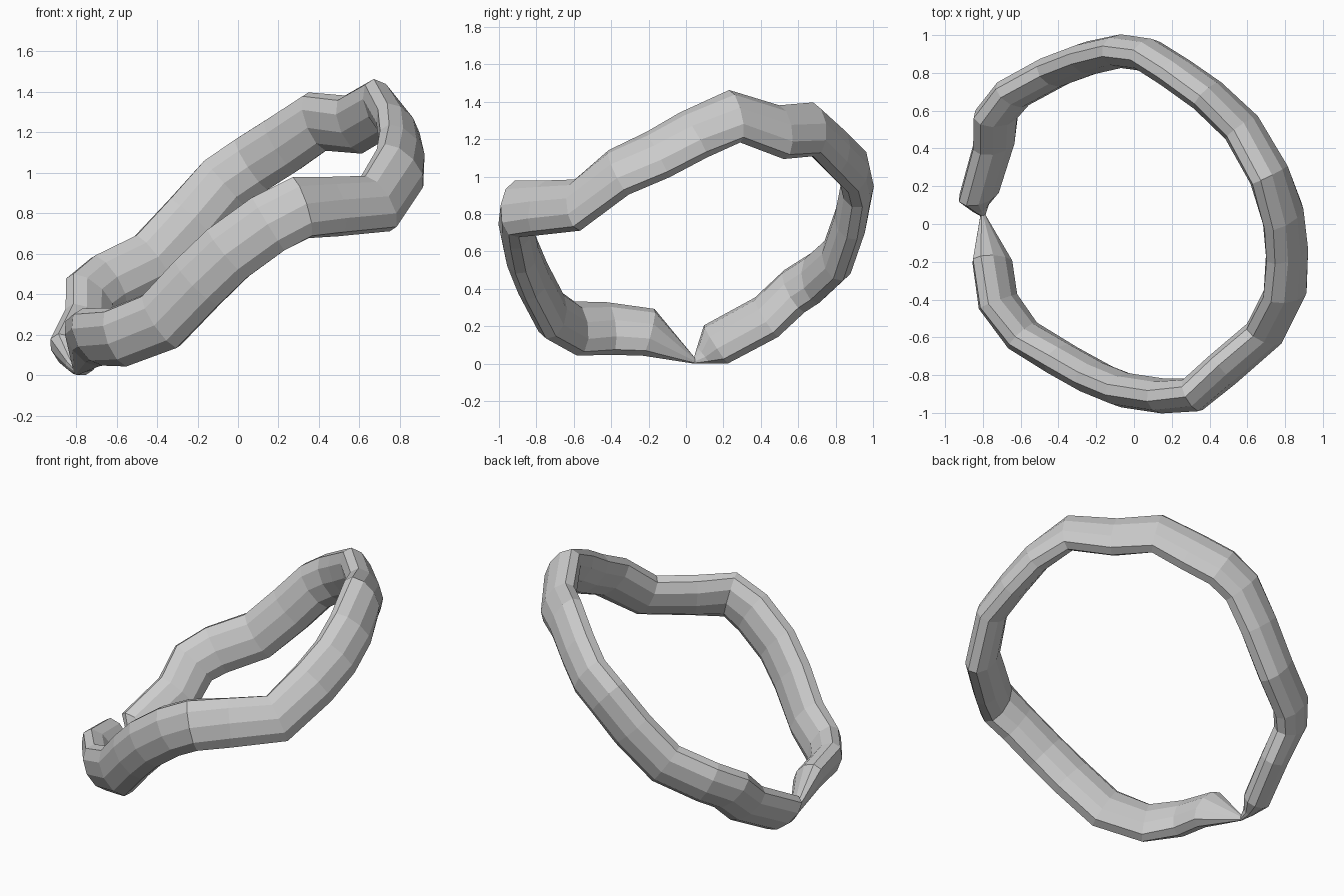
import bpy, bmesh, math
from mathutils import Vector

if "Cube" in bpy.data.objects:
    bpy.data.objects.remove(bpy.data.objects["Cube"])

SIDES = 10
W, H = 0.17, 0.295          # oval section size
LEAN = math.radians(33)     # the whole ring lies in a tilted plane
NORMAL = Vector((-math.sin(LEAN), 0, math.cos(LEAN)))

# path stations: x, y, z, section scale
STATIONS = [
    (-0.80, 0.045, 0.05, 0.13),   # pinched joint
    (-0.81, 0.09, 0.075, 0.38),
    (-0.82, 0.16, 0.135, 0.92),
    (-0.74, 0.43, 0.28, 0.95),
    (-0.73, 0.58, 0.42, 1),
    (-0.64, 0.69, 0.49, 1),
    (-0.42, 0.81, 0.60, 1),
    (-0.23, 0.88, 0.80, 1),
    (-0.07, 0.915, 0.98, 1),
    (0.07, 0.895, 1.075, 1),
    (0.22, 0.80, 1.17, 1),
    (0.39, 0.68, 1.285, 1),
    (0.57, 0.51, 1.27, 1),
    (0.715, 0.26, 1.355, 1),
    (0.79, 0.04, 1.255, 1),
    (0.81, -0.15, 1.15, 1),
    (0.80, -0.36, 1.055, 1),
    (0.69, -0.58, 0.88, 1),
    (0.47, -0.77, 0.865, 1),
    (0.31, -0.905, 0.86, 1.04),
    (0.15, -0.91, 0.78, 1.04),
    (-0.05, -0.88, 0.635, 1.04),
    (-0.20, -0.82, 0.49, 1.04),
    (-0.38, -0.72, 0.30, 1.04),
    (-0.59, -0.59, 0.22, 1),
    (-0.72, -0.41, 0.22, 1),
    (-0.75, -0.20, 0.20, 0.95),
]


def ring_tube(name, stations):
    """Sweep a faceted oval section around a closed path."""
    bm = bmesh.new()
    n = len(stations)
    pts = [Vector(s[:3]) for s in stations]
    rings = []
    for i, (p, s) in enumerate(zip(pts, stations)):
        tangent = ((p - pts[i - 1]).normalized() + (pts[(i + 1) % n] - p).normalized()).normalized()
        side = tangent.cross(NORMAL).normalized()
        up = side.cross(tangent)
        k = 0.5 * s[3] / math.cos(math.pi / SIDES)
        ring = []
        for j in range(SIDES):
            a = 2 * math.pi * j / SIDES
            ring.append(bm.verts.new(p + side * (k * W * math.cos(a)) + up * (k * H * math.sin(a))))
        rings.append(ring)
    for i in range(n):
        a, b = rings[i], rings[(i + 1) % n]
        for j in range(SIDES):
            m = (j + 1) % SIDES
            bm.faces.new((a[j], a[m], b[m], b[j]))
    bmesh.ops.recalc_face_normals(bm, faces=bm.faces)
    # rest on the ground
    low = min(v.co.z for v in bm.verts)
    bmesh.ops.translate(bm, verts=bm.verts, vec=(0, 0, -low))
    mesh = bpy.data.meshes.new(name)
    bm.to_mesh(mesh)
    bm.free()
    obj = bpy.data.objects.new(name, mesh)
    bpy.context.collection.objects.link(obj)
    return obj


# wavy closed tube
ring_tube("wavy_ring_tube", STATIONS)
